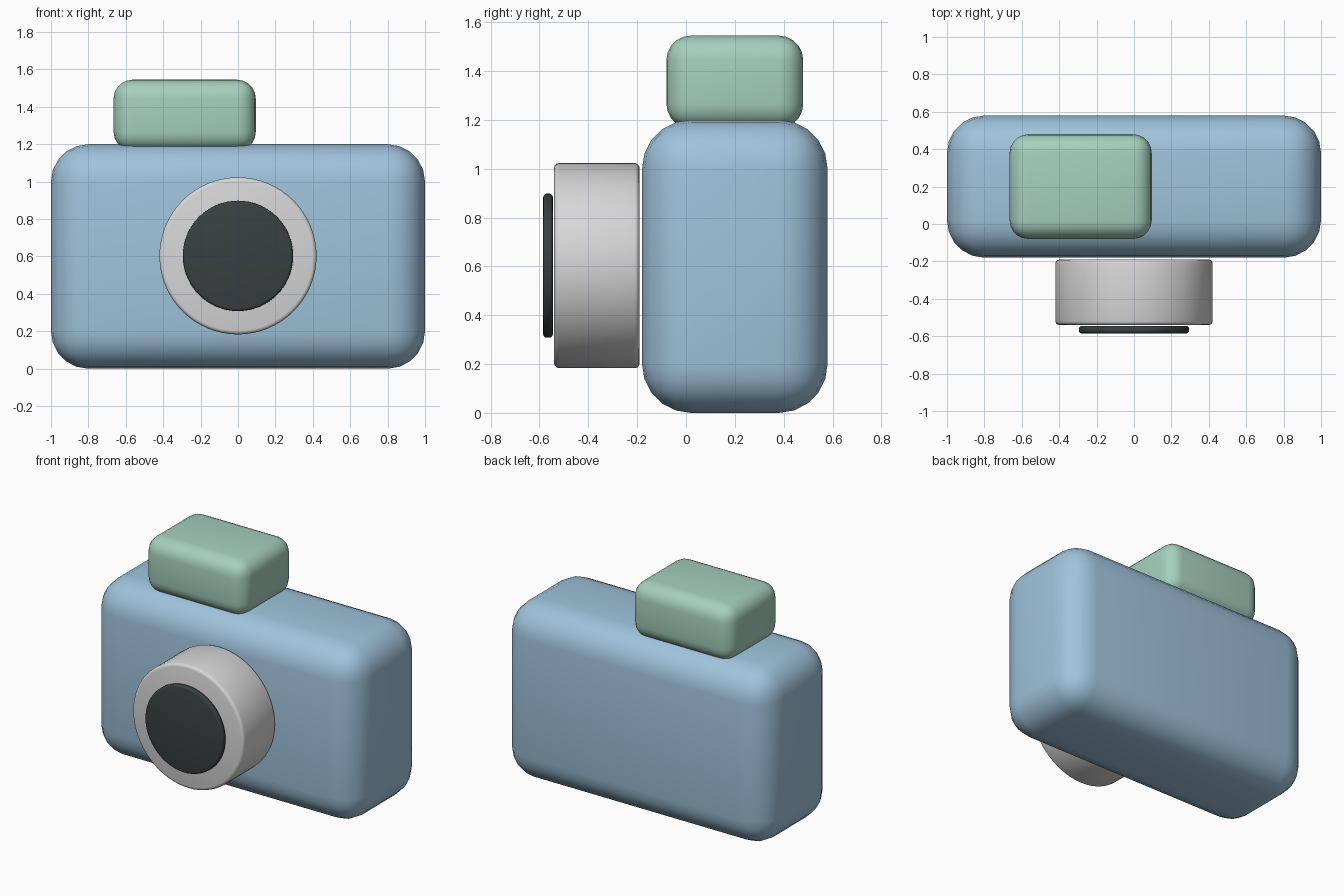
import bpy
import math

cube = bpy.data.objects.get("Cube")
if cube:
    bpy.data.objects.remove(cube, do_unlink=True)


def material(name, rgb):
    mat = bpy.data.materials.new(name)
    mat.use_nodes = True
    colour = (*rgb, 1)
    mat.diffuse_color = colour
    mat.node_tree.nodes["Principled BSDF"].inputs["Base Color"].default_value = colour
    return mat


def finish(obj, name, mat, bevel, segments):
    """Name, colour, round and smooth the active part."""
    obj.name = name
    obj.data.materials.append(mat)
    bpy.ops.object.transform_apply(location=False, rotation=True, scale=True)
    mod = obj.modifiers.new("Rounded edges", "BEVEL")
    mod.width = bevel
    mod.segments = segments
    mod.limit_method = "ANGLE"
    mod.angle_limit = math.radians(40)
    bpy.ops.object.modifier_apply(modifier=mod.name)
    bpy.ops.object.shade_smooth_by_angle(angle=math.radians(40))


def box(name, low, high, mat, bevel, segments=5):
    centre = [(a + b) / 2 for a, b in zip(low, high)]
    bpy.ops.mesh.primitive_cube_add(size=1, location=centre)
    obj = bpy.context.object
    obj.scale = [b - a for a, b in zip(low, high)]
    finish(obj, name, mat, bevel, segments)


def disc(name, radius, front, back, mat, bevel, segments=3):
    bpy.ops.mesh.primitive_cylinder_add(
        vertices=64, radius=radius, depth=back - front,
        location=(0, (front + back) / 2, 0.603), rotation=(math.pi / 2, 0, 0))
    finish(bpy.context.object, name, mat, bevel, segments)


blue = material("soft blue", (0.35, 0.55, 0.72))
green = material("mint green", (0.38, 0.63, 0.51))
silver = material("light grey", (0.68, 0.68, 0.69))
dark = material("dark glass", (0.04, 0.052, 0.052))

# Rounded body and the viewfinder housing sunk slightly into its top
box("body", (-1, -0.18, 0), (1, 0.58, 1.2), blue, 0.2)
box("viewfinder", (-0.665, -0.08, 1.165), (0.095, 0.48, 1.545), green, 0.1)

# Lens barrel and the dark front glass
disc("lens_barrel", 0.42, -0.54, -0.19, silver, 0.02)
disc("lens_glass", 0.295, -0.585, -0.545, dark, 0.015)
